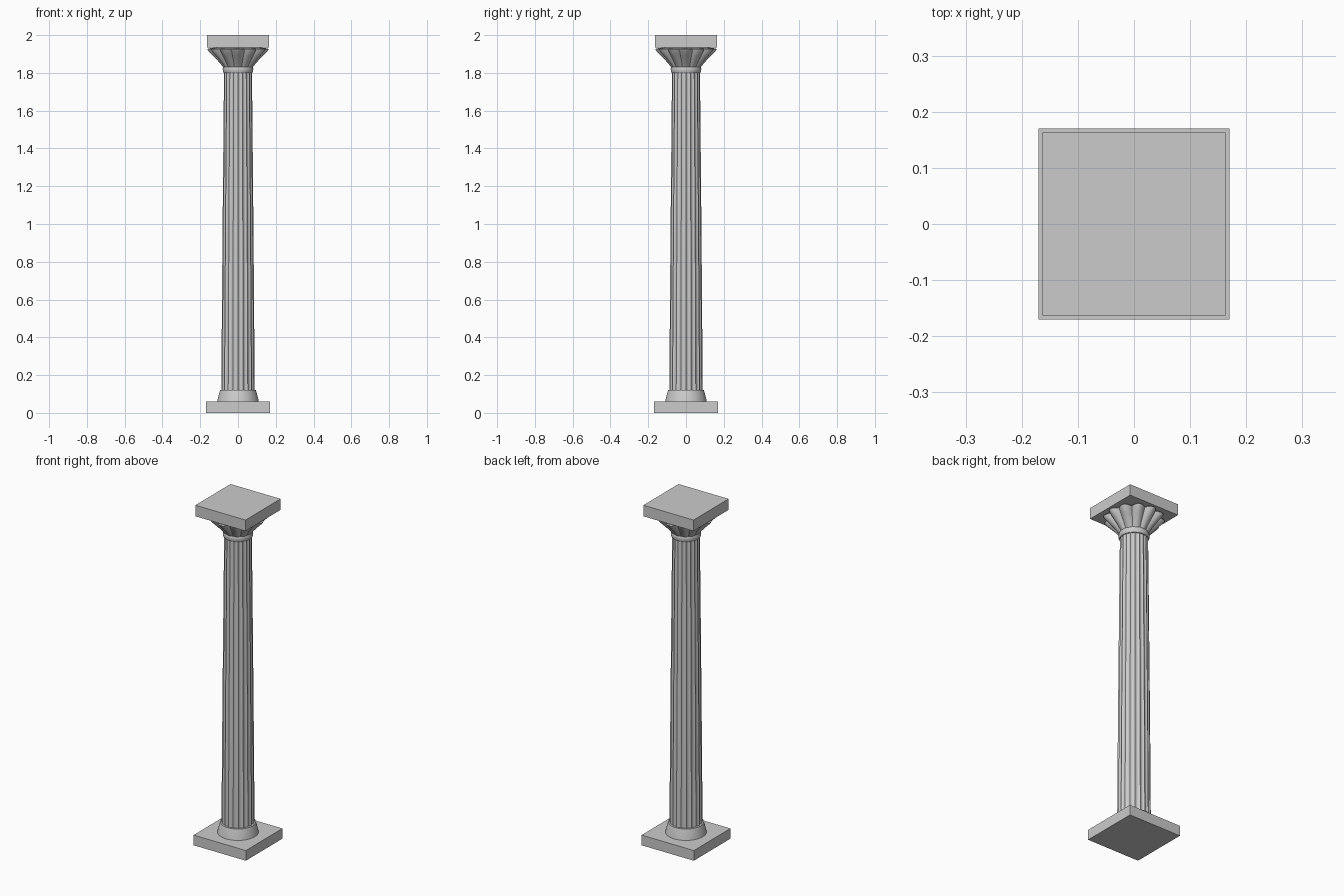
import bpy, bmesh
from math import sin, cos, pi, radians

if "Cube" in bpy.data.objects:
    bpy.data.objects.remove(bpy.data.objects["Cube"])


def block(name, half, z0, z1):
    bpy.ops.mesh.primitive_cube_add(size=1, location=(0, 0, (z0 + z1) / 2))
    ob = bpy.context.object
    ob.name = name
    ob.scale = (2 * half, 2 * half, z1 - z0)
    bpy.ops.object.transform_apply(location=False, rotation=False, scale=True)


def turned(name, profile, segs, shape=lambda a, depth: 1.0, angle=30):
    """Skin rings of (radius, z, depth); shape modulates radius around the axis."""
    bm = bmesh.new()
    rings = []
    for r, z, depth in profile:
        ring = []
        for i in range(segs):
            a = 2 * pi * i / segs
            k = r * shape(a, depth)
            ring.append(bm.verts.new((k * cos(a), k * sin(a), z)))
        rings.append(ring)
    for lo, hi in zip(rings, rings[1:]):
        for i in range(segs):
            j = (i + 1) % segs
            bm.faces.new((lo[i], lo[j], hi[j], hi[i]))
    bm.faces.new(rings[0][::-1])
    bm.faces.new(rings[-1])
    me = bpy.data.meshes.new(name)
    bm.to_mesh(me)
    bm.free()
    ob = bpy.data.objects.new(name, me)
    bpy.context.collection.objects.link(ob)
    bpy.ops.object.select_all(action='DESELECT')
    ob.select_set(True)
    bpy.context.view_layer.objects.active = ob
    bpy.ops.object.shade_smooth_by_angle(angle=radians(angle))


FLUTES, LOBES = 20, 12


def flute(a, depth):
    return 1 - depth * abs(sin(FLUTES * a / 2))


def lobe(a, depth):
    return 1 - depth * (1 - abs(cos(LOBES * a / 2)))


# Square slabs at foot and head
block("plinth", 0.17, 0.0, 0.06)
block("abacus", 0.163, 1.935, 2.0)

# Flared foot moulding
turned("base_moulding", [(0.11, 0.06, 0), (0.107, 0.075, 0), (0.102, 0.095, 0),
                         (0.095, 0.12, 0)], 48)

# Fluted shaft with slight entasis
shaft = []
for i in range(9):
    t = i / 8
    shaft.append((0.088 - 0.014 * t ** 1.2, 0.12 + 1.68 * t, 0.07))
turned("fluted_shaft", shaft, FLUTES * 8, flute)

# Neck ring under the capital
turned("neck_ring", [(0.076, 1.80, 0), (0.08, 1.807, 0), (0.081, 1.822, 0),
                     (0.078, 1.832, 0)], 48)

# Lobed flaring capital
turned("lobed_capital", [(0.078, 1.83, 0.06), (0.103, 1.86, 0.11), (0.132, 1.89, 0.15),
                         (0.154, 1.912, 0.17), (0.162, 1.924, 0.17), (0.157, 1.929, 0.16),
                         (0.11, 1.936, 0)], LOBES * 12, lobe)
